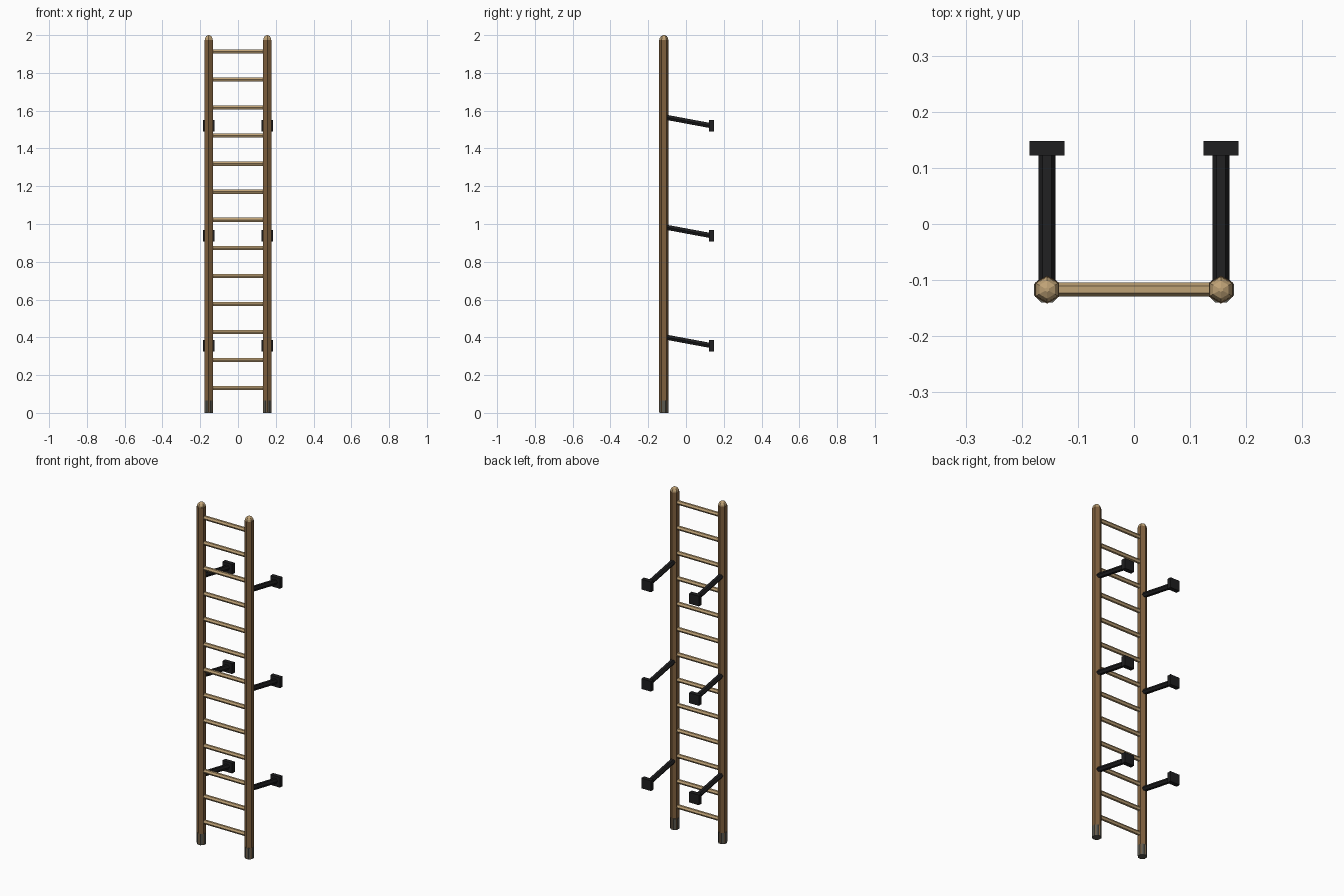
import bpy, bmesh, math
from mathutils import Vector

if "Cube" in bpy.data.objects:
    bpy.data.objects.remove(bpy.data.objects["Cube"])

RAIL_X, RAIL_Y = 0.155, -0.117


def material(name, rgb):
    m = bpy.data.materials.new(name)
    m.diffuse_color = (*rgb, 1)
    m.use_nodes = True
    m.node_tree.nodes["Principled BSDF"].inputs["Base Color"].default_value = m.diffuse_color
    return m


BROWN = material("brown wood", (0.21, 0.115, 0.047))
TAN = material("tan wood", (0.52, 0.36, 0.18))
BLACK = material("black iron", (0.013, 0.013, 0.014))
GREY = material("grey metal foot", (0.105, 0.10, 0.08))


def finish(name, bm, mat):
    bmesh.ops.recalc_face_normals(bm, faces=bm.faces)
    me = bpy.data.meshes.new(name)
    bm.to_mesh(me)
    bm.free()
    me.materials.append(mat)
    ob = bpy.data.objects.new(name, me)
    bpy.context.collection.objects.link(ob)
    return ob


def lathe(name, sides, rings, mat, turn=0.0):
    """Faceted upright solid from (radius, height) rings."""
    bm = bmesh.new()
    loops = []
    for r, z in rings:
        loops.append([bm.verts.new((r * math.cos(turn + math.tau * i / sides),
                                    r * math.sin(turn + math.tau * i / sides), z))
                      for i in range(sides)])
    for a, b in zip(loops, loops[1:]):
        for i in range(sides):
            j = (i + 1) % sides
            bm.faces.new((a[i], a[j], b[j], b[i]))
    bm.faces.new(loops[0])
    bm.faces.new(loops[-1])
    return finish(name, bm, mat)


def hex_bar(name, start, end, r, side, mat):
    """Six-sided bar between two points, one corner pointing along side."""
    start, end, side = Vector(start), Vector(end), Vector(side)
    other = (end - start).normalized().cross(side)
    bm = bmesh.new()
    ends = [[bm.verts.new(p + r * (side * math.cos(k * math.pi / 3)
                                   + other * math.sin(k * math.pi / 3)))
             for k in range(6)] for p in (start, end)]
    for k in range(6):
        n = (k + 1) % 6
        bm.faces.new((ends[0][k], ends[0][n], ends[1][n], ends[1][k]))
    bm.faces.new(ends[0])
    bm.faces.new(ends[1])
    return finish(name, bm, mat)


def box(name, centre, size, mat):
    bm = bmesh.new()
    bmesh.ops.create_cube(bm, size=1)
    for v in bm.verts:
        v.co = Vector(centre) + Vector([c * s for c, s in zip(v.co, size)])
    return finish(name, bm, mat)


for label, s in (("left", -1), ("right", 1)):
    x = s * RAIL_X
    # Upright, rounded cap and metal foot
    upright = [
        lathe(label + "_rail", 6, [(0.025, 0.005), (0.025, 1.975)], BROWN, math.pi / 2),
        lathe(label + "_cap", 6, [(0.024, 1.972), (0.022, 1.984), (0.016, 1.994),
                                  (0.004, 2.0)], TAN, math.pi / 2),
        lathe(label + "_foot", 8, [(0.0252, 0), (0.0252, 0.065)], GREY, math.pi / 8),
    ]
    for ob in upright:
        ob.location = (x, RAIL_Y, 0)
    # Sloping wall brackets with square plates
    for i in range(3):
        z = 0.356 + 0.582 * i
        hex_bar(f"{label}_bracket_arm_{i + 1}", (x, -0.117, z + 0.047),
                (x, 0.13, z + 0.001), 0.0155, (1, 0, 0), BLACK)
        box(f"{label}_wall_plate_{i + 1}", (x, 0.135, z), (0.063, 0.025, 0.06), BLACK)

# Rungs
for i in range(13):
    z = 0.132 + 0.1484 * i
    hex_bar(f"rung_{i + 1}", (-RAIL_X, RAIL_Y, z), (RAIL_X, RAIL_Y, z),
            0.0125, (0, 1, 0), TAN)
